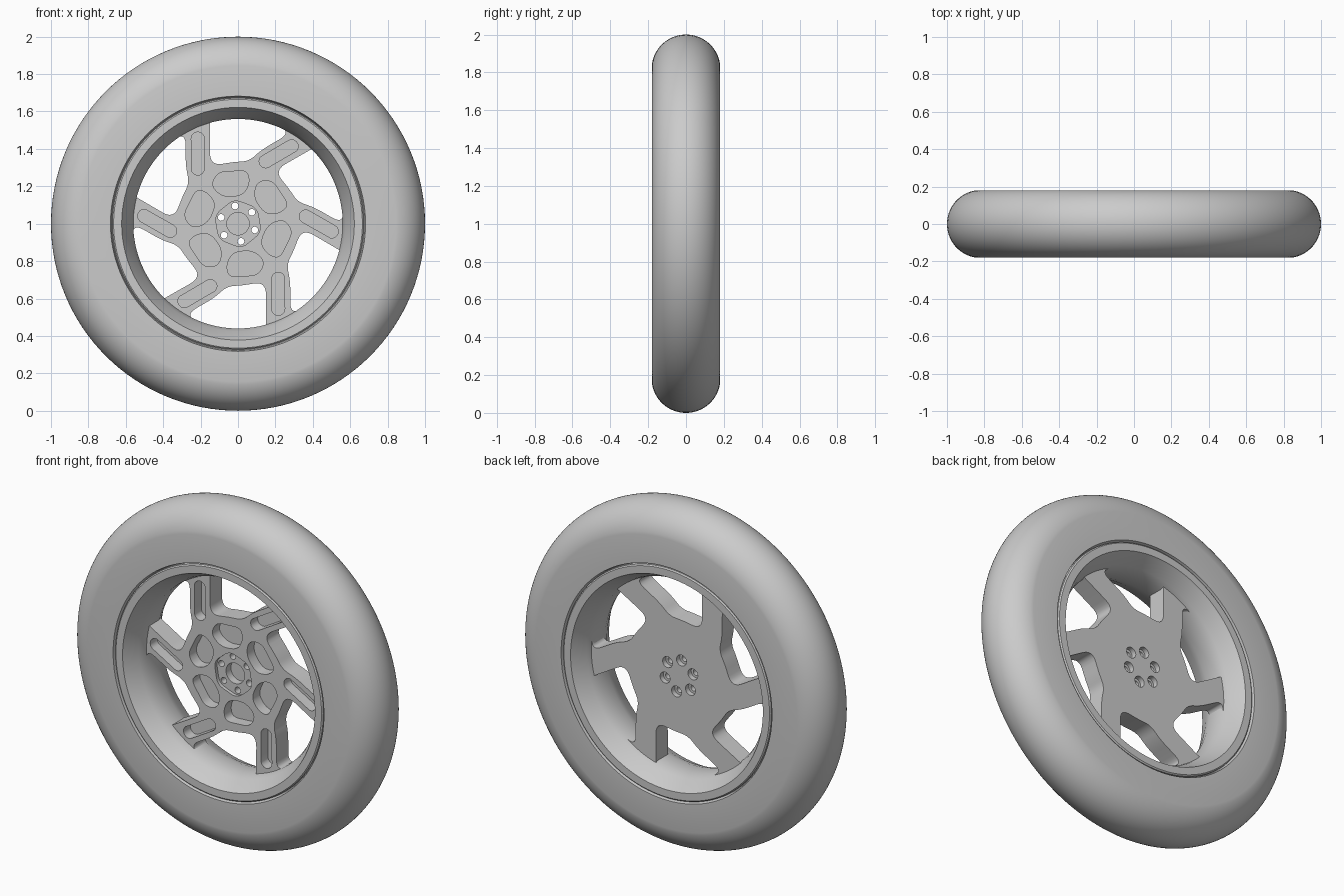
import bpy, bmesh
from math import sin, cos, pi, radians
from mathutils import Vector, Matrix

cube = bpy.data.objects.get("Cube")
if cube:
    bpy.data.objects.remove(cube, do_unlink=True)

CENTRE = Vector((0, 0, 1))
GREY = (0.6, 0.6, 0.6, 1)
mat = bpy.data.materials.new("light grey")
mat.use_nodes = True
mat.diffuse_color = GREY
bsdf = next(n for n in mat.node_tree.nodes if n.type == "BSDF_PRINCIPLED")
bsdf.inputs["Base Color"].default_value = GREY


def make_object(name, bm):
    bmesh.ops.recalc_face_normals(bm, faces=bm.faces)
    mesh = bpy.data.meshes.new(name)
    bm.to_mesh(mesh)
    bm.free()
    mesh.materials.append(mat)
    obj = bpy.data.objects.new(name, mesh)
    bpy.context.collection.objects.link(obj)
    return obj


def activate(obj):
    bpy.ops.object.select_all(action="DESELECT")
    obj.select_set(True)
    bpy.context.view_layer.objects.active = obj


def smooth(obj, angle=30):
    activate(obj)
    bpy.ops.object.shade_smooth_by_angle(angle=radians(angle))


def revolve(name, profile, steps=128):
    """Spin a closed (radius, y) profile around the axle."""
    bm = bmesh.new()
    verts = [bm.verts.new((r, y, 1)) for r, y in profile]
    edges = [bm.edges.new((v, verts[i - 1])) for i, v in enumerate(verts)]
    bmesh.ops.spin(bm, geom=verts + edges, cent=CENTRE, axis=(0, 1, 0),
                   angle=2 * pi, steps=steps, use_merge=True)
    bmesh.ops.remove_doubles(bm, verts=bm.verts, dist=1e-5)
    obj = make_object(name, bm)
    smooth(obj)
    return obj


def mirrored(half):
    return half + [(r, -y) for r, y in reversed(half)]


def circle(x, z, r, n=24):
    return [Vector((x + r * cos(2 * pi * i / n), z + r * sin(2 * pi * i / n)))
            for i in range(n)]


def rounded(points, n=6):
    """Round each (x, z, fillet) corner with a small curve."""
    out = []
    pts = [Vector(p[:2]) for p in points]
    for i, p in enumerate(pts):
        fillet = points[i][2]
        if not fillet:
            out.append(p)
            continue
        a, b = pts[i - 1] - p, pts[(i + 1) % len(pts)] - p
        a = p + a.normalized() * min(fillet, a.length * 0.48)
        b = p + b.normalized() * min(fillet, b.length * 0.48)
        for k in range(n + 1):
            t = k / n
            out.append(a * (1 - t) ** 2 + p * 2 * t * (1 - t) + b * t * t)
    return out


def sixfold(outline):
    return [[Matrix.Rotation(k * pi / 3, 2) @ p for p in outline] for k in range(6)]


def prisms(name, outlines, y0, y1):
    bm = bmesh.new()
    for outline in outlines:
        face = bm.faces.new([bm.verts.new((p.x, y0, p.y + 1)) for p in outline])
        new = bmesh.ops.extrude_face_region(bm, geom=[face], use_keep_orig=True)["geom"]
        bmesh.ops.translate(bm, vec=(0, y1 - y0, 0),
                            verts=[g for g in new if isinstance(g, bmesh.types.BMVert)])
    return make_object(name, bm)


def cut(body, outlines, y0, y1):
    cutter = prisms("cutter", outlines, y0, y1)
    cutter.hide_render = True
    mod = body.modifiers.new("cut", "BOOLEAN")
    mod.operation, mod.solver, mod.object = "DIFFERENCE", "EXACT", cutter
    activate(body)
    bpy.ops.object.modifier_apply(modifier=mod.name)
    bpy.data.objects.remove(cutter, do_unlink=True)


# Tyre: flat sidewalls and a round tread
ARC = radians(81.5)
tread = [(0.818 + 0.182 * cos(ARC * t / 16), 0.182 * sin(ARC * t / 16))
         for t in range(-16, 17)]
revolve("tyre", [(0.64, -0.14), (0.675, -0.15), (0.682, -0.18)] + tread
        + [(0.682, 0.18), (0.675, 0.15), (0.64, 0.14)])

# Rim: flat lips and a barrel that narrows towards the spokes
revolve("rim", mirrored([(0.64, -0.13), (0.672, -0.15), (0.672, -0.172), (0.665, -0.178),
                         (0.622, -0.178), (0.615, -0.165), (0.575, -0.09), (0.56, -0.045)]))

# Spoked centre: a disc with everything else cut out of it
FRONT, BACK = -0.045, 0.065
spokes = prisms("spokes", [circle(0, 0, 0.6, 96)], FRONT, BACK)

# Windows between the spokes
rim_arc = [(0.575 * sin(radians(a)), 0.575 * cos(radians(a)), 0) for a in range(-15, 22, 3)]
window = rounded(rim_arc + [(0.275, 0.482, 0.06), (0.125, 0.395, 0.05), (0.06, 0.335, 0.05),
                            (-0.02, 0.33, 0.03), (-0.15, 0.31, 0.07)])
cut(spokes, sixfold(window), -0.2, 0.2)

# Slots along the spokes and pockets around the hub
slot = [p + Vector((-0.215, 0.455 if p.y > 0 else 0.295))
        for p in circle(0, 0, 0.035)]
cut(spokes, sixfold(slot), -0.2, 0.02)
pocket = rounded([(-0.145, 0.2, 0.05), (-0.11, 0.275, 0.04), (0.05, 0.285, 0.04),
                  (0.062, 0.22, 0.03), (0.03, 0.155, 0.04), (-0.075, 0.14, 0.05)])
cut(spokes, sixfold(pocket), -0.2, 0.02)

# Hub: recessed six-sided seat, blind centre bore, counterbored bolt holes
TURN = radians(99.5)
seat = rounded([(0.132 * cos(TURN + k * pi / 3), 0.132 * sin(TURN + k * pi / 3), 0.04)
                for k in range(6)])
cut(spokes, [seat], -0.2, -0.025)
cut(spokes, [circle(0, 0, 0.06, 32)], -0.2, 0.02)
bolt_x, bolt_z = 0.096 * cos(TURN), 0.096 * sin(TURN)
cut(spokes, sixfold(circle(bolt_x, bolt_z, 0.018, 16)), -0.2, 0.2)
cut(spokes, sixfold(circle(bolt_x, bolt_z, 0.032)), 0.035, 0.2)
smooth(spokes)
